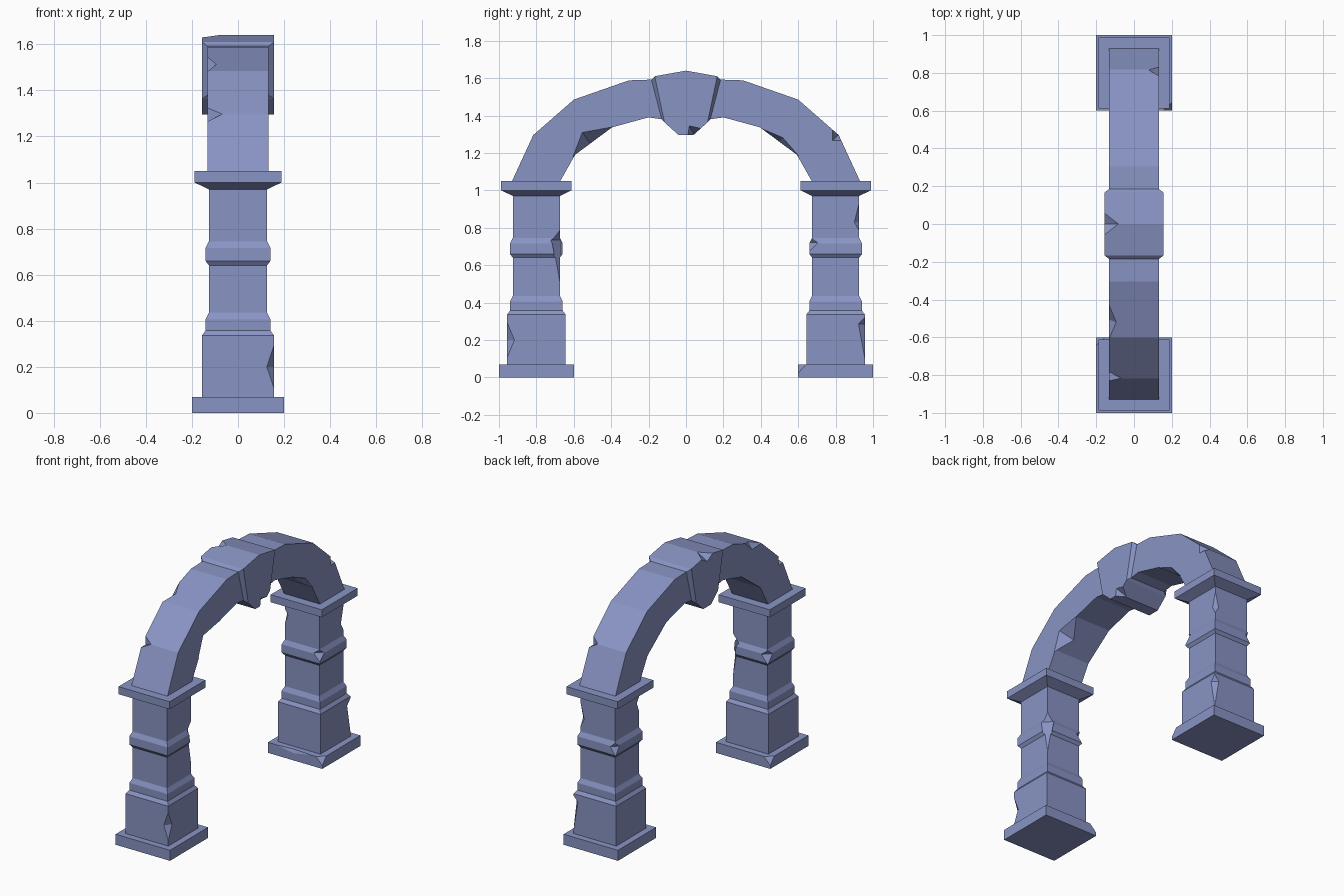
import bpy, bmesh
from math import radians
from mathutils import Matrix, Vector

if "Cube" in bpy.data.objects:
    bpy.data.objects.remove(bpy.data.objects["Cube"])

# Blue-grey stone
stone = bpy.data.materials.new("stone")
stone.diffuse_color = (.25, .295, .55, 1)
stone.use_nodes = True
stone.node_tree.nodes["Principled BSDF"].inputs["Base Color"].default_value = stone.diffuse_color


def make_object(name, bm):
    bmesh.ops.remove_doubles(bm, verts=bm.verts, dist=1e-5)
    bmesh.ops.recalc_face_normals(bm, faces=bm.faces)
    mesh = bpy.data.meshes.new(name)
    bm.to_mesh(mesh)
    bm.free()
    mesh.materials.append(stone)
    ob = bpy.data.objects.new(name, mesh)
    bpy.context.collection.objects.link(ob)
    return ob


def loft(name, rings):
    """Skin a list of four-point rings and cap both ends."""
    bm = bmesh.new()
    loops = [[bm.verts.new(p) for p in ring] for ring in rings]
    for a, b in zip(loops, loops[1:]):
        for i in range(4):
            j = (i + 1) % 4
            bm.faces.new((a[i], a[j], b[j], b[i]))
    bm.faces.new(loops[0])
    bm.faces.new(loops[-1])
    return make_object(name, bm)


def chip_away(ob, chips):
    """Cut kite-shaped chips: (centre, x radius, depth radius, up, down, tilt)."""
    bm = bmesh.new()
    for c, rx, ry, up, down, tilt in chips:
        m = Matrix.Translation(c) @ Matrix.Rotation(radians(tilt), 4, 'X')
        ring = [bm.verts.new(m @ Vector(p)) for p in
                ((rx, 0, 0), (0, ry, 0), (-rx, 0, 0), (0, -ry, 0))]
        top = bm.verts.new(m @ Vector((0, 0, up)))
        bottom = bm.verts.new(m @ Vector((0, 0, -down)))
        for i in range(4):
            bm.faces.new((ring[i], ring[(i + 1) % 4], top))
            bm.faces.new((ring[(i + 1) % 4], ring[i], bottom))
    cutter = make_object("chip_cutter", bm)
    cutter.hide_render = True
    mod = ob.modifiers.new("chips", 'BOOLEAN')
    mod.operation = 'DIFFERENCE'
    mod.solver = 'EXACT'
    mod.object = cutter
    dg = bpy.context.evaluated_depsgraph_get()
    dg.update()
    mesh = bpy.data.meshes.new_from_object(ob.evaluated_get(dg))
    ob.modifiers.clear()
    ob.data = mesh
    bpy.data.objects.remove(cutter)


# Pillars: square rings of (half width, height)
profile = [(.2, 0), (.2, .07), (.157, .07), (.157, .335), (.141, .357),
           (.141, .405), (.126, .435), (.126, .64), (.141, .66), (.141, .715),
           (.126, .745), (.126, .97), (.188, 1.0), (.188, 1.05)]


def pillar(name, cy):
    return loft(name, [[(sx * w, cy + sy * w, z) for sx, sy in
                        ((-1, -1), (1, -1), (1, 1), (-1, 1))] for w, z in profile])


front = pillar("front_pillar", -.8)
chip_away(front, [
    ((.158, -.958, .2), .034, .042, .1, .1, 0),
    ((.135, -.668, .735), .055, .056, .07, .31, 0),
    ((-.142, -.658, .71), .05, .05, .06, .06, 0),
    ((-.201, -.599, .071), .05, .045, .01, .05, 0),
])
back = pillar("back_pillar", .8)
chip_away(back, [
    ((.158, .958, .285), .034, .037, .04, .2, 0),
    ((.142, .658, .72), .05, .05, .055, .05, 0),
    ((.127, .927, .83), .028, .028, .11, .05, 0),
    ((-.142, .942, .71), .04, .04, .06, .06, 0),
    ((-.127, .673, .91), .025, .025, .04, .06, 0),
    ((.201, .599, .071), .05, .045, .01, .05, 0),
    ((-.01, .599, .071), .14, .012, .01, .025, 0),
])

# Arch with raised keystone: (outer y, outer z, inner y, inner z, half width)
half = [(.93, 1.05, .672, 1.05, .132), (.817, 1.295, .593, 1.19, .132),
        (.6, 1.485, .395, 1.337, .132), (.305, 1.588, .2, 1.39, .132),
        (.185, 1.592, .13, 1.38, .132), (.167, 1.61, .115, 1.363, .156),
        (0, 1.64, .04, 1.296, .156)]
sections = [(-a, b, -c, d, w) for a, b, c, d, w in half] + half[::-1]
arch = loft("arch", [[(-w, a, b), (w, a, b), (w, c, d), (-w, c, d)]
                     for a, b, c, d, w in sections])
chip_away(arch, [
    ((-.133, -.815, 1.297), .065, .045, .045, .045, -45),
    ((-.133, -.52, 1.514), .04, .04, .1, .1, -71),
    ((.133, .815, 1.297), .055, .045, .045, .045, 45),
    ((-.157, 0, 1.642), .078, .045, .08, .08, -90),
    ((.133, .5, 1.258), .06, .03, .13, .13, 54),
    ((.133, -.51, 1.25), .08, .075, .15, .12, -53),
    ((.157, .045, 1.298), .06, .055, .06, .045, -60),
])
